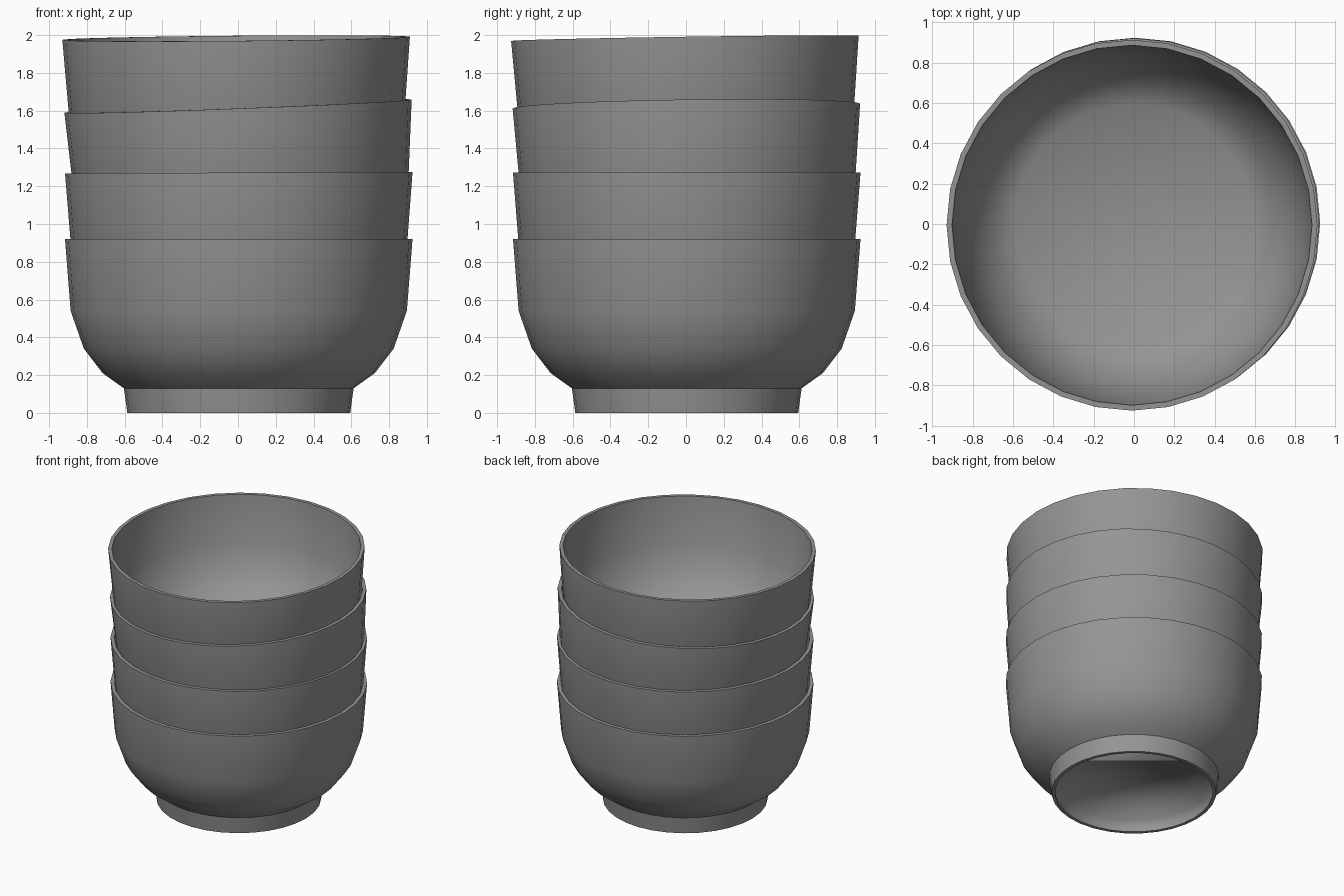
import bpy
import bmesh
import math
from mathutils import Matrix

SIDES = 32

cube = bpy.data.objects.get("Cube")
if cube:
    bpy.data.objects.remove(cube, do_unlink=True)

glaze = bpy.data.materials.new("grey_glaze")
glaze.use_nodes = True
colour = (0.3, 0.3, 0.3, 1)
glaze.diffuse_color = colour
glaze.node_tree.nodes["Principled BSDF"].inputs["Base Color"].default_value = colour

# Profile (radius, height, crisp edge), from the foot recess round to the inner floor
PROFILE = [
    (0.575, 0.10, False),
    (0.565, 0.0, True), (0.59, 0.0, True),                     # foot ring
    (0.608, 0.13, True),                                       # foot meets body
    (0.72, 0.21, False), (0.82, 0.34, False), (0.89, 0.54, False),
    (0.92, 0.92, True), (0.893, 0.92, True),                   # rim
    (0.863, 0.55, False), (0.79, 0.36, False), (0.70, 0.24, False),
    (0.59, 0.165, False),
]


def make_bowl(name, x, y, z, rise_x, rise_y):
    """Lathe one bowl; its rim centre is at z and rises along x and y by the given slopes."""
    bm = bmesh.new()
    rings = []
    for r, h, crisp in PROFILE:
        angles = [2 * math.pi * i / SIDES for i in range(SIDES)]
        rings.append([bm.verts.new((r * math.cos(a), r * math.sin(a), h - 0.92)) for a in angles])
    for low, high in zip(rings, rings[1:]):
        for i in range(SIDES):
            j = (i + 1) % SIDES
            bm.faces.new((low[i], low[j], high[j], high[i]))
    # Recess and inner floor
    bm.faces.new(rings[0][::-1])
    bm.faces.new(rings[-1])
    bmesh.ops.recalc_face_normals(bm, faces=bm.faces)
    for f in bm.faces:
        f.smooth = True
    for ring, (r, h, crisp) in zip(rings, PROFILE):
        for i in range(SIDES):
            edge = bm.edges.get((ring[i], ring[(i + 1) % SIDES]))
            edge.smooth = not crisp
    tilt = Matrix.Rotation(-rise_x, 4, "Y") @ Matrix.Rotation(rise_y, 4, "X")
    bm.transform(Matrix.Translation((x, y, z)) @ tilt)
    mesh = bpy.data.meshes.new(name)
    bm.to_mesh(mesh)
    bm.free()
    mesh.materials.append(glaze)
    bpy.context.collection.objects.link(bpy.data.objects.new(name, mesh))


# Stack, each bowl nested a little loosely in the one below
make_bowl("bottom_bowl", 0.004, 0.004, 0.92, 0, 0)
make_bowl("second_bowl", 0.004, 0.004, 1.272, 0.004, 0)
make_bowl("third_bowl", 0.0, 0.002, 1.624, 0.038, 0.014)
make_bowl("top_bowl", -0.01, -0.006, 1.983, 0.009, 0.015)
